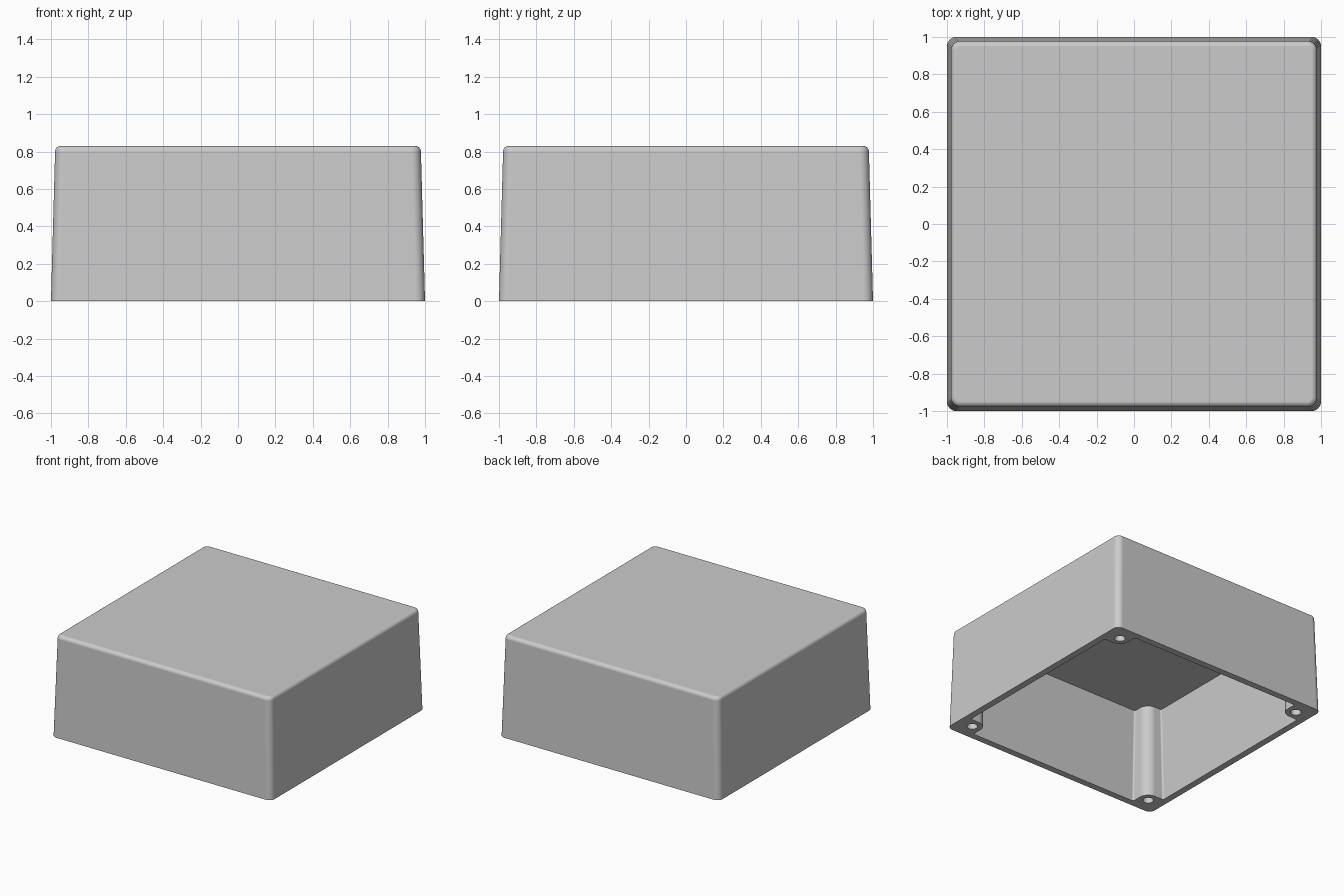
import bpy, bmesh, math
from mathutils import Vector

if "Cube" in bpy.data.objects:
    bpy.data.objects.remove(bpy.data.objects["Cube"], do_unlink=True)

HEIGHT, CEILING = 0.83, 0.775
FILLET = 0.03               # rounded top edge
BOSS_C, BOSS_R = 0.865, 0.08  # screw boss centre and radius
HOLE_R, HOLE_DEPTH = 0.04, 0.6


def arc(cx, cy, r, a0, a1, n=8):
    return [(cx + r * math.cos(math.radians(a0 + (a1 - a0) * i / n)),
             cy + r * math.sin(math.radians(a0 + (a1 - a0) * i / n))) for i in range(n + 1)]


def four_corners(corner):
    """Repeat one corner's points around the z axis."""
    pts = []
    for c, s in ((1, 0), (0, 1), (-1, 0), (0, -1)):
        pts += [(x * c - y * s, x * s + y * c) for x, y in corner]
    return pts


def rounded_square(half, r):
    return four_corners(arc(half - r, half - r, r, 0, 90))


def cavity_outline(wall, f=0.012):
    """Square opening with a rounded screw boss filling each corner."""
    e = BOSS_C - BOSS_R
    return four_corners(arc(wall - f, e - f, f, 0, 90, 4)
                        + arc(BOSS_C, BOSS_C, BOSS_R, 270, 180, 10)
                        + arc(e - f, wall - f, f, 0, 90, 4))


def loft(bm, rings):
    """Skin (outline, z) rings, cap the last one, return the edges of the first."""
    loops = [[bm.verts.new((x, y, z)) for x, y in pts] for pts, z in rings]
    n = len(loops[0])
    for a, b in zip(loops, loops[1:]):
        for i in range(n):
            j = (i + 1) % n
            bm.faces.new((a[i], a[j], b[j], b[i]))
    bm.faces.new(loops[-1])
    return [bm.edges.get((loops[0][i], loops[0][(i + 1) % n])) for i in range(n)]


bm = bmesh.new()

# Outer shell: drafted sides and a rounded top edge
outer = [(rounded_square(1.0, 0.05), 0.0)]
for inset, rise in arc(0, 0, FILLET, 0, 90, 6):
    d = FILLET - inset
    outer.append((rounded_square(0.978 - d, 0.05 - d), HEIGHT - FILLET + rise))
rim = loft(bm, outer)

# Hollow inside, drafted like the outside
rim += loft(bm, [(cavity_outline(0.945), 0.0), (cavity_outline(0.925), CEILING)])

# Blind screw holes in the bosses
for sx in (-1, 1):
    for sy in (-1, 1):
        circle = arc(sx * BOSS_C, sy * BOSS_C, HOLE_R, 0, 360, 24)[:-1]
        rim += loft(bm, [(circle, 0.0), (circle, HOLE_DEPTH)])

# Flat bottom rim joining shell, cavity and holes
bmesh.ops.triangle_fill(bm, use_beauty=True, edges=rim, normal=Vector((0, 0, -1)))
bmesh.ops.recalc_face_normals(bm, faces=bm.faces[:])

mesh = bpy.data.meshes.new("enclosure_cover")
bm.to_mesh(mesh)
bm.free()
cover = bpy.data.objects.new("enclosure_cover", mesh)
bpy.context.collection.objects.link(cover)

# Light grey plastic
grey = bpy.data.materials.new("light grey")
grey.use_nodes = True
colour = (0.6, 0.6, 0.6, 1.0)
grey.diffuse_color = colour
grey.node_tree.nodes["Principled BSDF"].inputs["Base Color"].default_value = colour
mesh.materials.append(grey)

# Smooth rounds, sharp rim, flat-looking sides
bpy.ops.object.select_all(action='DESELECT')
cover.select_set(True)
bpy.context.view_layer.objects.active = cover
bpy.ops.object.shade_smooth_by_angle(angle=math.radians(35))
weighted = cover.modifiers.new("weighted_normals", 'WEIGHTED_NORMAL')
weighted.keep_sharp = True
